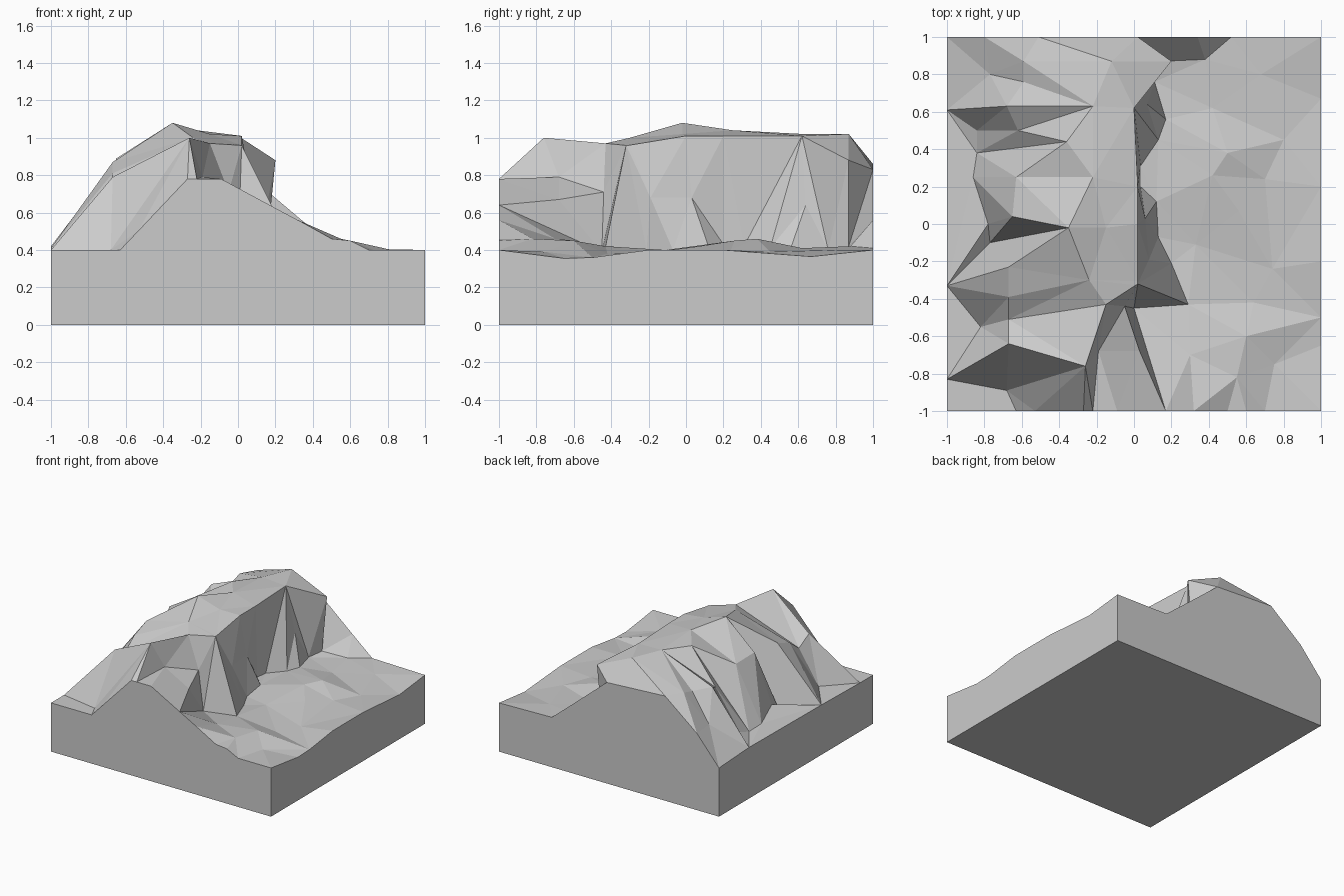
import bpy, bmesh
from mathutils import Vector, geometry

points, edges = [], []


def line(*pts):
    """Add a feature line (crest, gully, cliff) as a crease of the terrain."""
    start = len(points)
    points.extend(pts)
    edges.extend((i, i + 1) for i in range(start, len(points) - 1))


def spots(*pts):
    """Add loose height points."""
    points.extend(pts)


# Square border: front and back profiles (x, z), left and right profiles (y, z)
front = [(-1, .40), (-.63, .40), (-.53, .505), (-.27, .78), (-.09, .78), (.17, .64),
         (.32, .56), (.5, .46), (.6, .45), (.7, .40), (1, .40)]
back = [(-1, .40), (-.8, .63), (-.51, .86), (.02, .83), (.34, .56), (.52, .41), (1, .40)]
left = [(-1, .40), (-.83, .40), (-.33, .41), (.61, .42), (1, .40)]
right = [(-1, .40), (-.65, .355), (-.5, .36), (-.2, .40), (.2, .40), (.67, .365), (1, .40)]
line(*[(x, -1, z) for x, z in front])
line(*[(x, 1, z) for x, z in back])
line(*[(-1, y, z) for y, z in left])
line(*[(1, y, z) for y, z in right])

# Cliff lip and cliff foot (the lip's north corner is leaned out at the end)
corner = (.13, .87, .88)
line((-.27, -1, .78), (-.26, -.76, 1.0), (-.15, -.43, .97), (.02, -.32, .96), (.02, 0, 1.01),
     (.02, .2, 1.01), (0, .62, 1.01), corner, (.02, 1, .83))
line((.08, -.19, .68), (.06, .03, .68), (.12, .12, .42), (.035, .2, .43),
     (.035, .31, .42), (.13, .45, .41), (.17, .56, .41), (.07, .64, .64),
     (.11, .76, .40), (.155, .87, .42), (.34, 1, .56))
line((.2, -.21, .40), (.13, -.07, .40), (.12, .12, .42))

# Low shelf at the front with its steep east wall
line((-.22, -1, .78), (-.19, -.68, .79), (-.05, -.44, .71), (.03, -.68, .67), (.17, -1, .64))
line((-.05, -.44, .71), (.08, -.19, .68))
line((.17, -1, .64), (.0, -.45, .39), (.29, -.43, .42), (.2, -.21, .40))
line((.02, -.32, .96), (.08, -.19, .68))

# Summit
line((-.24, -.3, 1.0), (-.35, -.02, 1.08), (-.22, .25, 1.04), (-.36, .44, 1.02),
     (-.22, .63, 1.02), (-.12, .87, 1.02), corner)
spots((-.15, -.02, 1.02))

# Spurs on the west slope
line((-.26, -.76, 1.0), (-.67, -.64, .79), (-1, -.83, .40))
line((-.67, -.51, .72), (-.67, -.39, .81), (-1, -.33, .41))
line((-.35, -.02, 1.08), (-.67, -.23, .87), (-1, -.33, .41))
line((-.35, -.02, 1.08), (-.65, .04, .89), (-.63, .25, .87), (-.22, .25, 1.04))
line((-.22, .63, 1.02), (-.68, .63, .84), (-1, .61, .42))
line((-.12, .87, 1.02), (-.59, .87, .86), (-.51, 1, .86))

# Gullies on the west slope
line((-.53, -1, .505), (-.68, -.89, .40), (-1, -.83, .40))
line((-1, -.33, .41), (-.82, -.55, .43), (-.67, -.51, .72), (-.67, -.64, .79))
line((-.35, -.02, 1.08), (-.77, -.1, .41), (-.78, 0, .48))
line((-.36, .44, 1.02), (-.84, .38, .42), (-.86, .25, .44))
line((-.36, .44, 1.02), (-.62, .5, .77), (-.84, .5, .46))
line((-.51, 1, .86), (-.59, .87, .86), (-.59, .76, .83), (-.68, .63, .84))
line((-.8, 1, .63), (-.77, .8, .62), (-1, .61, .42))

# Low ground on the east side
line((.33, -.11, .40), (.56, .07, .42), (.7, .24, .40))
spots((.3, -.7, .46), (.55, -.82, .46), (.6, -.6, .45), (.75, -.75, .39), (.64, -.42, .38),
      (.74, -.24, .38), (.42, .26, .45), (.5, .38, .46), (.42, .62, .41), (.68, .8, .40),
      (.8, .45, .39), (.38, .88, .42))

# Triangulate in plan and lift every corner to its height
flat = [Vector((x, y)) for x, y, z in points]
verts, _, faces, origins, _, _ = geometry.delaunay_2d_cdt(flat, edges, [], 0, 1e-4)
bm = bmesh.new()
made = []
for v, src in zip(verts, origins):
    i = src[0] if src else min(range(len(flat)), key=lambda k: (flat[k] - v).length)
    made.append(bm.verts.new((v.x, v.y, points[i][2])))
for f in faces:
    bm.faces.new([made[i] for i in f])

# Overhang: push the north corner of the lip out past its foot
min(made, key=lambda v: (v.co - Vector(corner)).length).co.x = .2

# Drop the border to the ground and close the bottom
rim = [e for e in bm.edges if e.is_boundary]
skirt = bmesh.ops.extrude_edge_only(bm, edges=rim)["geom"]
for g in skirt:
    if isinstance(g, bmesh.types.BMVert):
        g.co.z = 0
bmesh.ops.holes_fill(bm, edges=[e for e in bm.edges if e.is_boundary], sides=0)
bmesh.ops.recalc_face_normals(bm, faces=bm.faces)

mesh = bpy.data.meshes.new("cliff_terrain")
bm.to_mesh(mesh)
bm.free()
bpy.context.collection.objects.link(bpy.data.objects.new("cliff_terrain", mesh))
